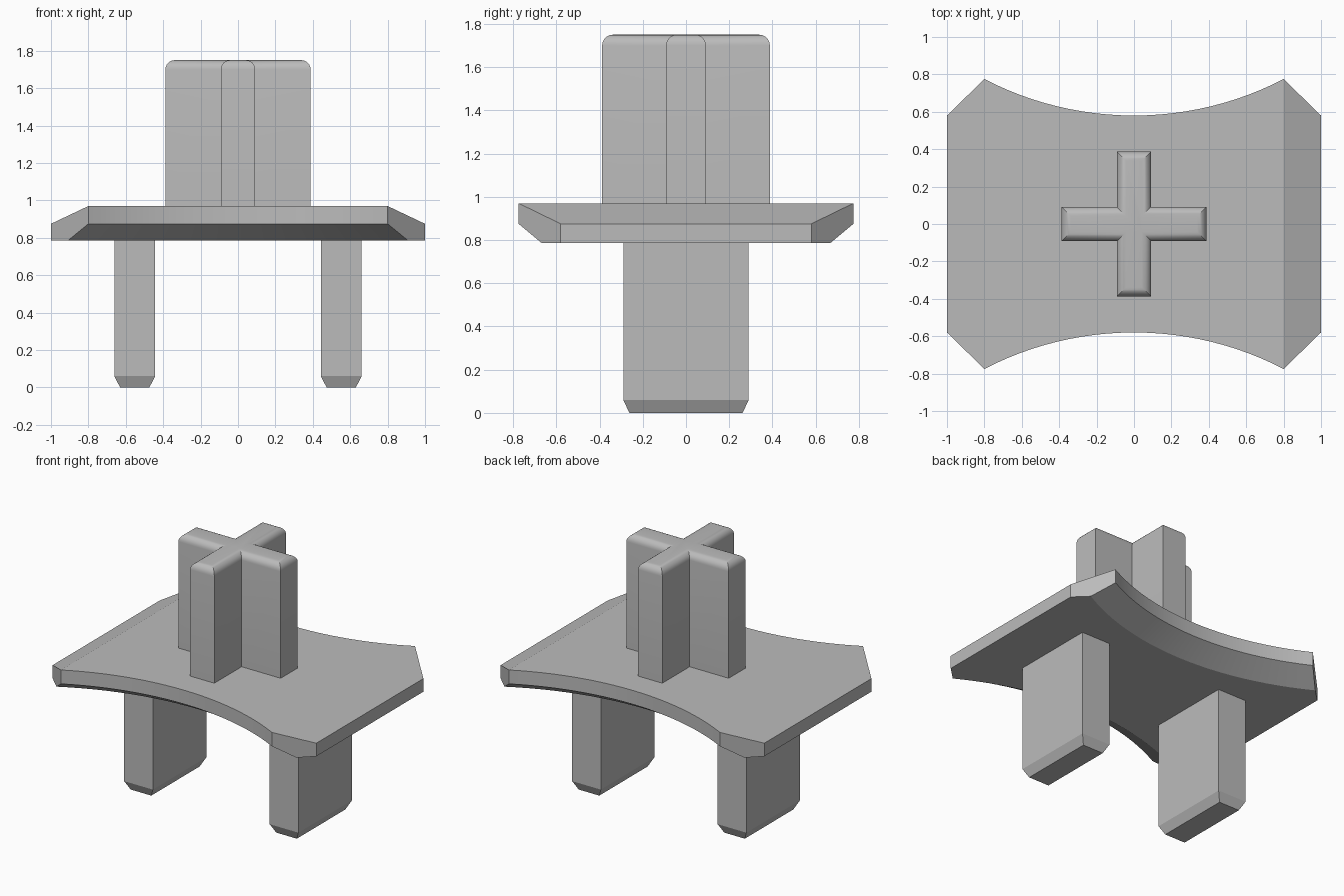
import bpy, bmesh, math

if "Cube" in bpy.data.objects:
    bpy.data.objects.remove(bpy.data.objects["Cube"])

grey = bpy.data.materials.new("grey")
grey.diffuse_color = (0.5, 0.5, 0.5, 1)
grey.use_nodes = True
grey.node_tree.nodes["Principled BSDF"].inputs["Base Color"].default_value = grey.diffuse_color


def finish(bm, name):
    bmesh.ops.recalc_face_normals(bm, faces=bm.faces)
    mesh = bpy.data.meshes.new(name)
    bm.to_mesh(mesh)
    bm.free()
    mesh.materials.append(grey)
    ob = bpy.data.objects.new(name, mesh)
    bpy.context.collection.objects.link(ob)
    bpy.ops.object.select_all(action='DESELECT')
    ob.select_set(True)
    bpy.context.view_layer.objects.active = ob
    bpy.ops.object.shade_smooth_by_angle(angle=math.radians(24))
    return ob


# Plate: concave front and back, sloped ends, undercut along the arcs
BOTTOM, MID, TOP = 0.785, 0.875, 0.97
SEGS = 24


def arc(bm, half_x, radius, z, side):
    """Arc bulging toward the plate centre, from -half_x to half_x."""
    a = math.asin(half_x / radius)
    pts = []
    for i in range(SEGS + 1):
        t = a * (2 * i / SEGS - 1)
        pts.append(bm.verts.new((radius * math.sin(t),
                                 side * (2.319 - radius * math.cos(t)), z)))
    return pts


bm = bmesh.new()
rims = {}
for s in (-1, 1):
    top, mid = (arc(bm, 0.80, 1.739, z, s) for z in (TOP, MID))
    low = arc(bm, 0.91, 1.886, BOTTOM, s)
    for i in range(SEGS):
        bm.faces.new((top[i], top[i + 1], mid[i + 1], mid[i]))
        bm.faces.new((mid[i], mid[i + 1], low[i + 1], low[i]))
    ends = {}
    for e, k in ((-1, 0), (1, -1)):
        hi = bm.verts.new((e, s * 0.58, MID))
        lo = bm.verts.new((e, s * 0.58, BOTTOM))
        bm.faces.new((top[k], mid[k], low[k], lo, hi))  # cut corner
        ends[e] = (hi, lo)
    rims[s] = (top, low, ends)
(ft, fl, fe), (bt, bl, be) = rims[-1], rims[1]
for i in range(SEGS):
    bm.faces.new((ft[i], ft[i + 1], bt[i + 1], bt[i]))
    bm.faces.new((fl[i], fl[i + 1], bl[i + 1], bl[i]))
for e, k in ((-1, 0), (1, -1)):
    bm.faces.new((ft[k], bt[k], be[e][0], fe[e][0]))      # sloped end
    bm.faces.new((fe[e][0], be[e][0], be[e][1], fe[e][1]))  # end face
    bm.faces.new((fl[k], bl[k], be[e][1], fe[e][1]))      # underside end
finish(bm, "plate")

# Cross post with rounded top rim
L, W = 0.388, 0.092
quarter = [(L, -W), (L, W), (W, W)]
outline = []
for q in range(4):
    for x, y in quarter:
        for _ in range(q):
            x, y = -y, x
        outline.append((x, y))
bm = bmesh.new()
base = bm.faces.new([bm.verts.new((x, y, TOP - 0.01)) for x, y in outline])
ext = bmesh.ops.extrude_face_region(bm, geom=[base], use_keep_orig=True)
for v in (g for g in ext["geom"] if isinstance(g, bmesh.types.BMVert)):
    v.co.z = 1.75
rim = [e for e in bm.edges if all(v.co.z > 1.7 for v in e.verts)]
bmesh.ops.bevel(bm, geom=rim, offset=0.05, segments=6, profile=0.5,
                affect='EDGES')
finish(bm, "cross_post")

# Two flat legs with chamfered feet
for name, cx in (("left_leg", -0.552), ("right_leg", 0.552)):
    bm = bmesh.new()
    rings = []
    for z, hx, hy in ((0, 0.078, 0.262), (0.06, 0.109, 0.29),
                      (BOTTOM + 0.01, 0.109, 0.29)):
        rings.append([bm.verts.new((cx + a * hx, b * hy, z))
                      for a, b in ((-1, -1), (1, -1), (1, 1), (-1, 1))])
    for lo, hi in zip(rings, rings[1:]):
        for i in range(4):
            j = (i + 1) % 4
            bm.faces.new((lo[i], lo[j], hi[j], hi[i]))
    bm.faces.new(rings[0])
    bm.faces.new(rings[-1])
    finish(bm, name)
